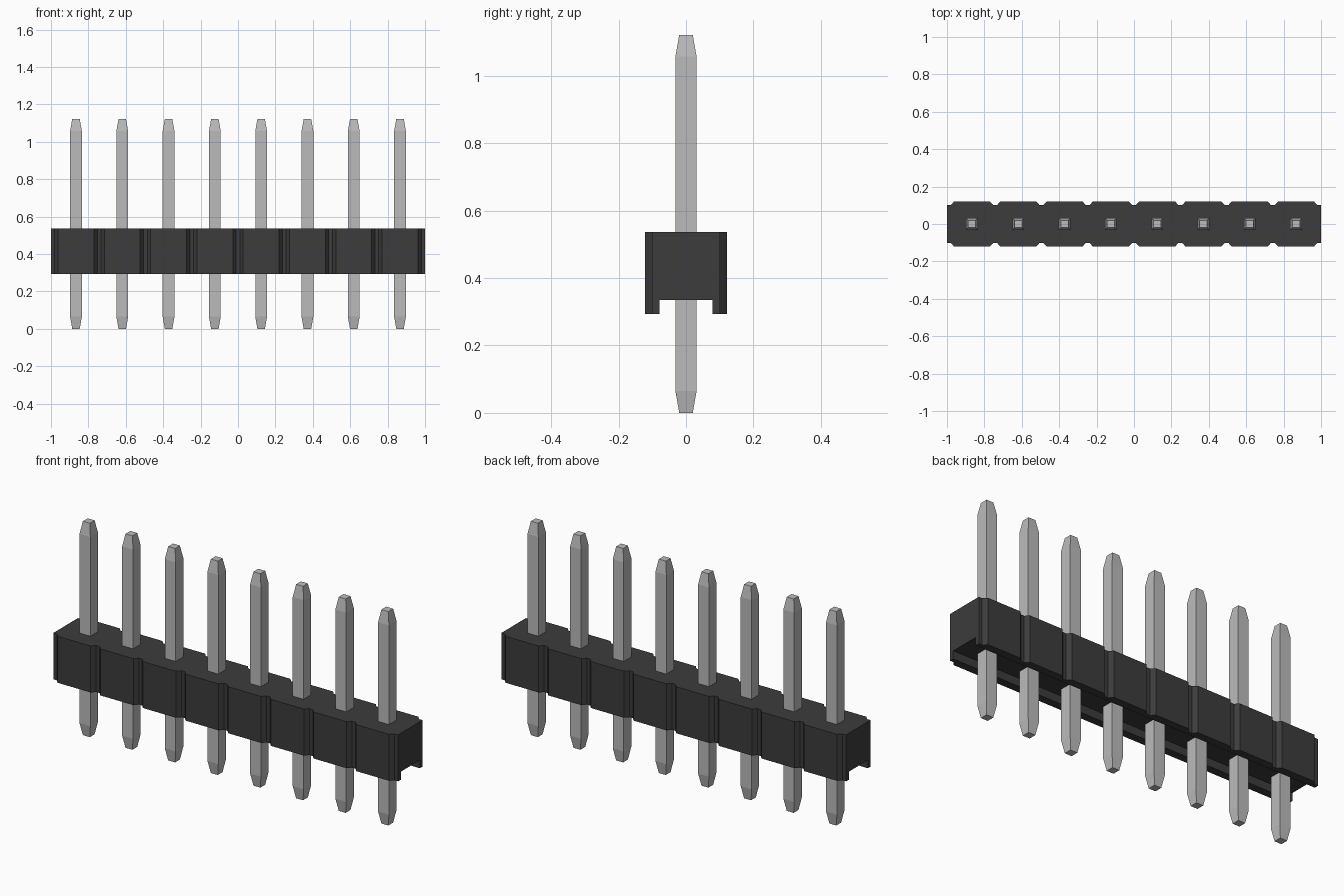
import bpy
import bmesh

if "Cube" in bpy.data.objects:
    bpy.data.objects.remove(bpy.data.objects["Cube"])

PINS = 8
PITCH = 0.2475
HALF_X, HALF_Y, NOTCH_Y = 1.0, 0.121, 0.101
BASE_Z, CHANNEL_Z, TOP_Z = 0.293, 0.335, 0.537
CHANNEL_HALF = 0.079


def make_material(name, colour):
    mat = bpy.data.materials.new(name)
    mat.use_nodes = True
    mat.diffuse_color = colour
    bsdf = next(n for n in mat.node_tree.nodes if n.type == 'BSDF_PRINCIPLED')
    bsdf.inputs["Base Color"].default_value = colour
    bsdf.inputs["Roughness"].default_value = 0.6
    return mat


def make_object(name, bm, mat=None):
    bmesh.ops.recalc_face_normals(bm, faces=bm.faces)
    mesh = bpy.data.meshes.new(name)
    bm.to_mesh(mesh)
    bm.free()
    if mat:
        mesh.materials.append(mat)
    obj = bpy.data.objects.new(name, mesh)
    bpy.context.collection.objects.link(obj)
    return obj


black = make_material("black plastic", (0.045, 0.045, 0.045, 1))
silver = make_material("silver metal", (0.5, 0.5, 0.5, 1))

# Housing outline: notches between the pin cells, half notches at both ends
front = [(-HALF_X, -NOTCH_Y)]
for i in range(PINS + 1):
    c = (i - PINS / 2) * PITCH
    if i > 0:
        front += [(c - 0.028, -HALF_Y), (c - 0.01, -NOTCH_Y)]
    if i < PINS:
        front += [(c + 0.01, -NOTCH_Y), (c + 0.028, -HALF_Y)]
front.append((HALF_X, -NOTCH_Y))
outline = front + [(-x, -y) for x, y in front]

bm = bmesh.new()
face = bm.faces.new([bm.verts.new((x, y, BASE_Z)) for x, y in outline])
raised = bmesh.ops.extrude_face_region(bm, geom=[face])["geom"]
bmesh.ops.translate(bm, vec=(0, 0, TOP_Z - BASE_Z),
                    verts=[g for g in raised if isinstance(g, bmesh.types.BMVert)])
housing = make_object("housing", bm, black)

# Channel cut along the underside
bm = bmesh.new()
bmesh.ops.create_cube(bm, size=1)
bmesh.ops.scale(bm, vec=(2.4, 2 * CHANNEL_HALF, 0.2), verts=bm.verts)
bmesh.ops.translate(bm, vec=(0, 0, CHANNEL_Z - 0.1), verts=bm.verts)
cutter = make_object("channel_cutter", bm, black)
cutter.hide_render = True
cut = housing.modifiers.new("channel", 'BOOLEAN')
cut.operation = 'DIFFERENCE'
cut.solver = 'EXACT'
cut.object = cutter
bpy.context.view_layer.update()
evaluated = housing.evaluated_get(bpy.context.evaluated_depsgraph_get())
cut_mesh = bpy.data.meshes.new_from_object(evaluated)
housing.modifiers.clear()
housing.data = cut_mesh
bpy.data.objects.remove(cutter)

# Square pins with tapered tips
PIN_RINGS = [(0.0, 0.02), (0.065, 0.0315), (1.057, 0.0315), (1.122, 0.02)]
for i in range(PINS):
    x = (i - (PINS - 1) / 2) * PITCH
    bm = bmesh.new()
    rings = [[bm.verts.new((x + sx * h, sy * h, z))
              for sx, sy in ((-1, -1), (1, -1), (1, 1), (-1, 1))]
             for z, h in PIN_RINGS]
    for low, high in zip(rings, rings[1:]):
        for k in range(4):
            n = (k + 1) % 4
            bm.faces.new((low[k], low[n], high[n], high[k]))
    bm.faces.new(rings[0][::-1])
    bm.faces.new(rings[-1])
    make_object(f"pin_{i + 1}", bm, silver)
